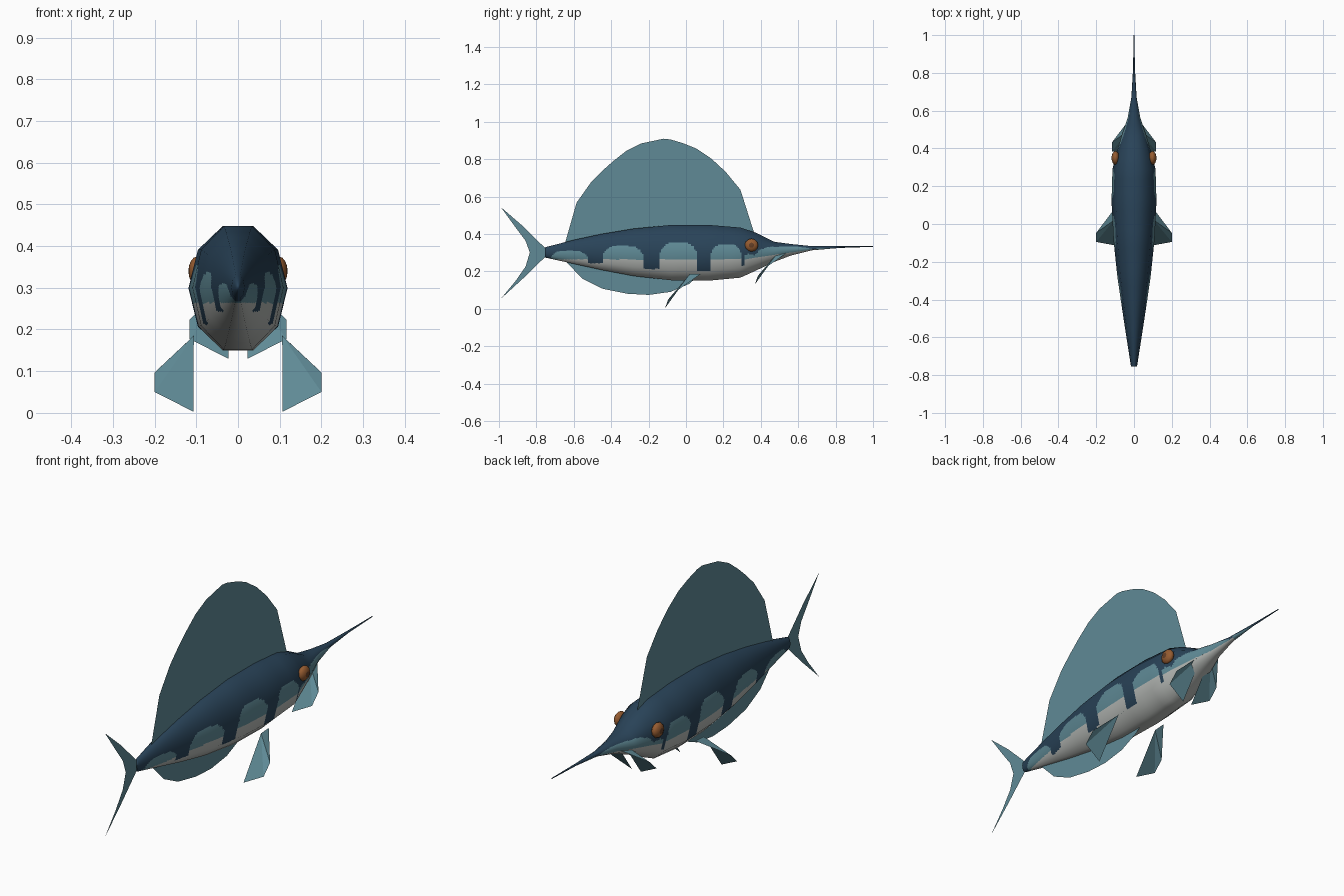
import bpy, bmesh, math
from mathutils import Vector

if "Cube" in bpy.data.objects:
    bpy.data.objects.remove(bpy.data.objects["Cube"])


def material(name, rgb):
    m = bpy.data.materials.new(name)
    m.diffuse_color = (*rgb, 1)
    m.use_nodes = True
    m.node_tree.nodes["Principled BSDF"].inputs["Base Color"].default_value = m.diffuse_color
    return m


NAVY = material("navy", (0.022, 0.056, 0.098))
TEAL = material("teal", (0.115, 0.255, 0.305))
BELLY = material("pale grey", (0.46, 0.48, 0.46))
AMBER = material("amber", (0.30, 0.105, 0.03))
DARK = material("dark brown", (0.13, 0.05, 0.02))


def make(name, verts, faces, *mats):
    me = bpy.data.meshes.new(name)
    me.from_pydata([tuple(v) for v in verts], [], faces)
    ob = bpy.data.objects.new(name, me)
    bpy.context.collection.objects.link(ob)
    for m in mats:
        me.materials.append(m)
    return ob


# ---- body: ten-sided sections along y (y, top, bottom, half width)
STATIONS = [
    (-0.755, 0.328, 0.274, 0.016), (-0.60, 0.368, 0.240, 0.040),
    (-0.45, 0.400, 0.207, 0.063), (-0.28, 0.428, 0.175, 0.088),
    (-0.08, 0.448, 0.152, 0.109), (0.12, 0.448, 0.150, 0.119),
    (0.29, 0.434, 0.166, 0.114), (0.37, 0.408, 0.202, 0.094),
    (0.47, 0.358, 0.250, 0.065), (0.56, 0.346, 0.284, 0.034),
    (0.67, 0.335, 0.312, 0.014), (0.82, 0.335, 0.325, 0.005),
    (1.00, 0.335, 0.331, 0.002)]


def section(y):
    y = min(max(y, -0.755), 1.0)
    for a, b in zip(STATIONS, STATIONS[1:]):
        if y <= b[0]:
            t = (y - a[0]) / (b[0] - a[0])
            return [p + (q - p) * t for p, q in zip(a[1:], b[1:])]


def skin(y, side, t):
    """Point on a ten-sided ring, a fraction t along the given side."""
    top, bot, w = section(y)
    a, b = side * math.pi / 5, (side + 1) * math.pi / 5
    c = math.cos(a) * (1 - t) + math.cos(b) * t
    s = math.sin(a) * (1 - t) + math.sin(b) * t
    return Vector((w * c, y, (top + bot) / 2 + (top - bot) / 2 / 0.951 * s))


def skin_normal(y, side, t):
    """Smooth rounded normal, so the ten sides shade as one surface."""
    a = (side + t) * math.pi / 5
    top, bot, w = section(y)
    around = Vector((-w * math.sin(a), 0, (top - bot) / 1.9 * math.cos(a)))
    along = skin(min(y + 0.05, 1.0), side, t) - skin(max(y - 0.05, -0.755), side, t)
    return along.cross(around).normalized()


# flank patches: start, end, top height
PATCHES = [(-0.72, -0.525, 0.310), (-0.447, -0.228, 0.336), (-0.142, 0.062, 0.354),
           (0.130, 0.298, 0.345), (0.312, 0.372, 0.292), (0.372, 0.67, 0.332)]
STRIPES = [(-0.525, -0.447, 0.243), (-0.228, -0.142, 0.212),
           (0.062, 0.130, 0.200), (0.298, 0.312, 0.232)]


def paint(y, z):
    if y > 0.70 or y < -0.735:
        return 0 if z > 0.325 or y < 0 else 1
    for a, b, low in STRIPES:
        if a <= y <= b and z > low:
            return 0
    white = 0.264 + max(0, y - 0.3) * 0.14
    if z < white:
        return 2
    for a, b, top in PATCHES:
        if a <= y <= b:
            u = abs(2 * (y - a) / (b - a) - 1)
            if z < top - (top - white) * u ** 4 * 0.7:
                return 1
    return 0


N, SUB = 220, 10
RING = 10 * SUB
ys = [-0.755 + 1.755 * i / N for i in range(N + 1)]
grid = [(y, k // SUB, k % SUB / SUB) for y in ys for k in range(RING)]
faces = []
for i in range(N):
    for k in range(RING):
        a, b = i * RING + k, i * RING + (k + 1) % RING
        faces.append((a, a + RING, b + RING, b))
faces += [tuple(range(RING)), tuple(reversed(range(N * RING, N * RING + RING)))]
body = make("body", [skin(*g) for g in grid], faces, NAVY, TEAL, BELLY)
for p in body.data.polygons:
    p.use_smooth = len(p.vertices) == 4
    p.material_index = paint(p.center.y, p.center.z) if p.use_smooth else 0
normals = [-skin_normal(*g) for g in grid]
if normals[RING // 4 + 100 * RING].z < 0:
    normals = [-n for n in normals]
body.data.normals_split_custom_set_from_vertices([tuple(n) for n in normals])


# ---- flat fins on the centre plane
def centre_fin(name, outline):
    ob = make(name, [(0, y, z) for y, z in outline], [tuple(range(len(outline)))], TEAL)
    bm = bmesh.new()
    bm.from_mesh(ob.data)
    bmesh.ops.triangulate(bm, faces=bm.faces[:])
    bm.to_mesh(ob.data)
    bm.free()


centre_fin("sail_fin", [
    (-0.65, 0.34), (-0.585, 0.567), (-0.505, 0.68), (-0.45, 0.735), (-0.388, 0.79),
    (-0.318, 0.845), (-0.238, 0.884), (-0.12, 0.909), (-0.083, 0.905), (-0.013, 0.884),
    (0.056, 0.856), (0.136, 0.802), (0.211, 0.733), (0.291, 0.636), (0.366, 0.40)])
centre_fin("belly_fin", [
    (-0.66, 0.27), (-0.553, 0.16), (-0.446, 0.107), (-0.313, 0.08), (-0.2, 0.074),
    (-0.083, 0.09), (0.02, 0.134), (0.075, 0.187)])
centre_fin("tail_fin", [
    (-0.755, 0.326), (-0.87, 0.44), (-0.99, 0.543), (-0.91, 0.433), (-0.858, 0.364),
    (-0.835, 0.30), (-0.858, 0.225), (-0.91, 0.15), (-0.99, 0.053), (-0.87, 0.163),
    (-0.755, 0.275)])

# ---- paired folded fins
FIN = [(0.104, 0.08, 0.187), (0.2, -0.047, 0.097), (0.2, -0.095, 0.05),
       (0.107, -0.112, 0.003), (0.106, 0.02, 0.185)]
for place, dx, dy, dz in (("side", 0, 0, 0), ("throat", -0.084, 0.48, 0.127)):
    for s, hand in ((1, "right"), (-1, "left")):
        make(f"{place}_fin_{hand}",
             [(s * (x + dx), y + dy, z + dz) for x, y, z in FIN],
             [(0, 1, 4), (4, 1, 2), (4, 2, 3)], TEAL)

# ---- eyes with a darker centre
for s, hand in ((1, "right"), (-1, "left")):
    bpy.ops.mesh.primitive_uv_sphere_add(segments=12, ring_count=8, radius=1,
                                         location=(s * 0.098, 0.35, 0.34),
                                         rotation=(0, s * math.pi / 2, 0))
    eye = bpy.context.object
    eye.name = f"eye_{hand}"
    eye.scale = (0.035, 0.036, 0.021)
    eye.data.materials.append(AMBER)
    eye.data.materials.append(DARK)
    for p in eye.data.polygons:
        p.material_index = 1 if p.center.z > 0.9 else 0
    bpy.ops.object.shade_smooth_by_angle(angle=math.radians(60))
